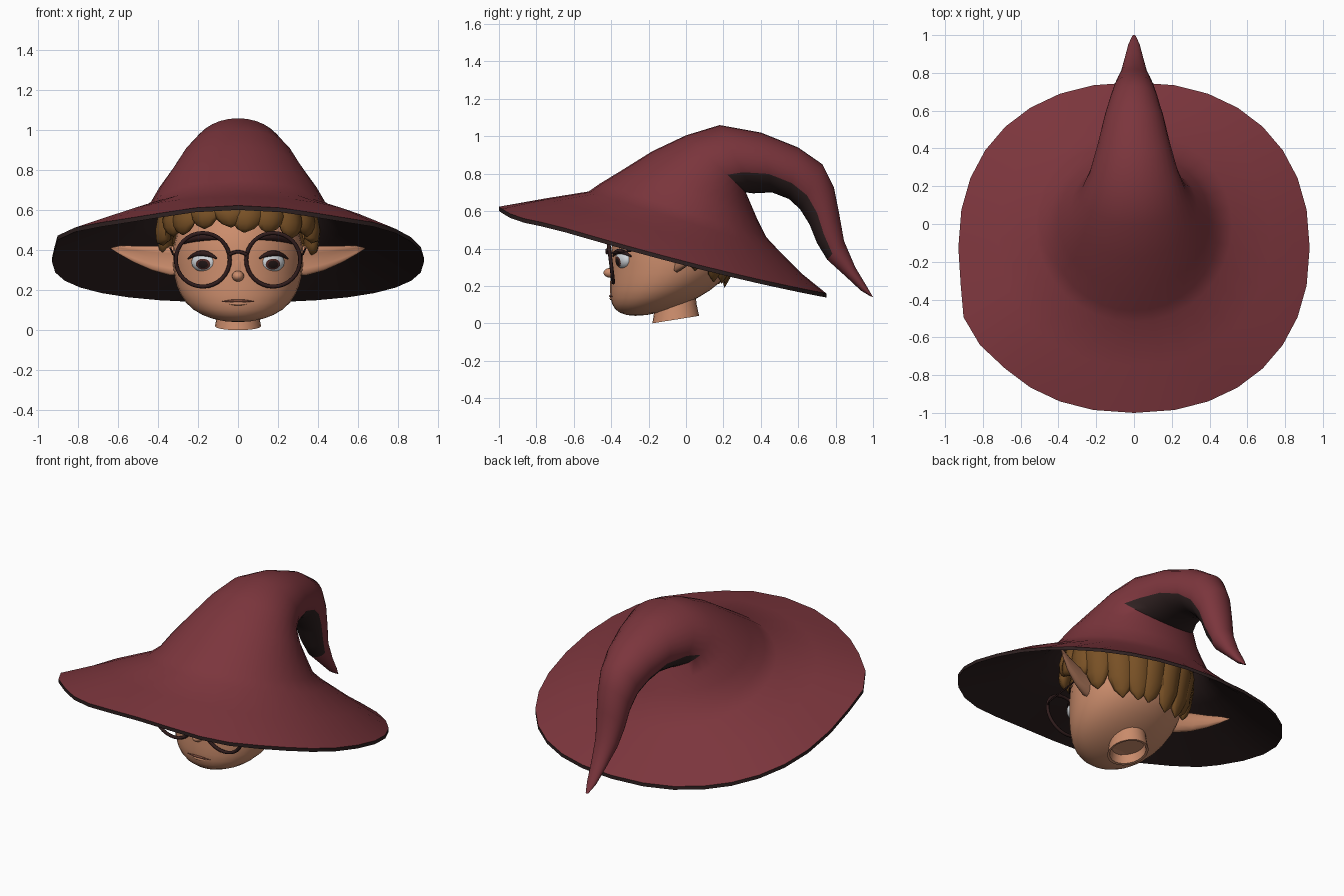
import bpy, bmesh, math, random
from math import sin, cos, pi, sqrt, radians
from mathutils import Vector, Matrix

random.seed(4)
if "Cube" in bpy.data.objects:
    bpy.data.objects.remove(bpy.data.objects["Cube"])


def material(name, *rgb):
    m = bpy.data.materials.new(name)
    m.use_nodes = True
    m.diffuse_color = (*rgb, 1)
    m.node_tree.nodes["Principled BSDF"].inputs["Base Color"].default_value = (*rgb, 1)
    return m


RED = material("hat red", .2, .036, .046)
LINING = material("dark lining", .028, .015, .015)
SKIN = material("skin", .6, .265, .15)
HAIR = material("hair brown", .19, .082, .019)
FRAME = material("frame brown", .03, .012, .012)
WHITE = material("eye white", .62, .65, .68)
IRIS = material("iris brown", .07, .02, .016)
PUPIL = material("pupil black", .015, .008, .008)
LIP = material("lip brown", .2, .07, .045)


def smooth(ob, angle=50):
    bpy.ops.object.select_all(action='DESELECT')
    ob.select_set(True)
    bpy.context.view_layer.objects.active = ob
    bpy.ops.object.shade_smooth_by_angle(angle=radians(angle))


def finish(name, bm, *mats, angle=50):
    bmesh.ops.recalc_face_normals(bm, faces=bm.faces)
    mesh = bpy.data.meshes.new(name)
    bm.to_mesh(mesh)
    bm.free()
    ob = bpy.data.objects.new(name, mesh)
    bpy.context.collection.objects.link(ob)
    for m in mats:
        mesh.materials.append(m)
    smooth(ob, angle)
    return ob


def loft(name, rings, *mats, rule=None, angle=50):
    """Skin a list of point rings; rule(ring, segment) picks the material."""
    bm = bmesh.new()
    loops = [[bm.verts.new(p) for p in ring] for ring in rings]
    n = len(loops[0])
    for i in range(len(loops) - 1):
        for j in range(n):
            k = (j + 1) % n
            f = bm.faces.new((loops[i][j], loops[i][k], loops[i + 1][k], loops[i + 1][j]))
            f.material_index = rule(i, j) if rule else 0
    for end in (loops[0], loops[-1]):
        f = bm.faces.new(end)
        f.material_index = rule(0, 0) if rule and end is loops[0] else 0
    return finish(name, bm, *mats, angle=angle)


def tube(name, pts, radius, mat, taper=False):
    cu = bpy.data.curves.new(name, 'CURVE')
    cu.dimensions = '3D'
    cu.bevel_depth = radius
    cu.bevel_resolution = 2
    cu.use_fill_caps = True
    sp = cu.splines.new('POLY')
    sp.points.add(len(pts) - 1)
    for i, (p, q) in enumerate(zip(sp.points, pts)):
        p.co = (*q, 1)
        p.radius = .25 + .75 * sin(pi * i / (len(pts) - 1)) if taper else 1
    cu.materials.append(mat)
    ob = bpy.data.objects.new(name, cu)
    bpy.context.collection.objects.link(ob)
    bpy.ops.object.select_all(action='DESELECT')
    ob.select_set(True)
    bpy.context.view_layer.objects.active = ob
    bpy.ops.object.convert(target='MESH')
    smooth(bpy.context.object)


def ball(name, mat, matrix, u=32, v=20):
    bm = bmesh.new()
    bmesh.ops.create_uvsphere(bm, u_segments=u, v_segments=v, radius=1, matrix=matrix)
    return finish(name, bm, mat)


def place(loc, scale):
    return Matrix.Translation(loc) @ Matrix.Diagonal((*scale, 1))


# Hat: each ring runs from a front point to a back point with a half width
SEG = 32
profile = [
    (-1, .625, .75, .16, .93), (-.75, .668, .62, .265, .72), (-.52, .705, .5, .385, .52),
    (-.46, .747, .43, .46, .45), (-.34, .82, .38, .56, .40), (-.18, .92, .35, .63, .335),
    (0, 1.005, .32, .70, .28), (.18, 1.06, .36, .695, .235), (.4, 1.02, .46, .70, .19),
    (.6, .94, .55, .665, .155), (.73, .85, .61, .61, .125), (.79, .73, .66, .53, .105),
    (.82, .58, .70, .43, .09), (.845, .44, .755, .34, .07), (.905, .3, .86, .245, .048),
    (.965, .2, .935, .175, .03), (1, .14, .985, .145, .01)]


def power(v, e):
    return math.copysign(abs(v) ** e, v)


def hat_ring(i, drop=0):
    fy, fz, by, bz, w = profile[i]
    brim = 1 if i == 0 else 0
    square = (.9, .95)[i] if i < 2 else 1
    mid, half = Vector((0, (fy + by) / 2, (fz + bz) / 2)), Vector((0, (fy - by) / 2, (fz - bz) / 2))
    ring = []
    for j in range(SEG):
        a = 2 * pi * j / SEG
        p = mid + half * power(cos(a), square) + Vector((w * power(sin(a), square), 0, 0))
        # the brim dips either side of the front
        dip = .022 * math.exp(-((min(a, 2 * pi - a) - .5) / .3) ** 2)
        p.z -= drop + brim * (.03 * sin(a) ** 2 + dip)
        # corner on the right of the brim
        bump = brim * math.exp(-((a - radians(297)) / .17) ** 2)
        ring.append(p + bump * Vector((-.045, 0, .01)))
    return ring


lining = [hat_ring(i, drop=.022 if i == 0 else .028) for i in range(5)]
outer = [hat_ring(i) for i in range(len(profile))]


def hat_colour(i, j):
    if i < 5:
        return 1
    ring, around = i - 5, abs(j + .5 - SEG / 2)
    return 1 if 6 <= ring < 13 and around < 6 else 0


loft("hat", lining[::-1] + outer, RED, LINING, rule=hat_colour)

# Head: a ball with the jaw pushed forward and widened
HY, HZ, HR = -.07, .37, .33


def jaw(z):
    t = max((HZ - z) / HR, 0)
    return .2 * t * t, 1 + .25 * t * t


def face(x, z, out=0):
    """Point on the front of the head."""
    shift, wide = jaw(z)
    y = HY - shift - sqrt(max(HR ** 2 - (z - HZ) ** 2 - (x / wide) ** 2, 0))
    return Vector((x, y - out, z))


head = ball("head", SKIN, place((0, HY, HZ), (.326, HR, HR)))
for v in head.data.vertices:
    shift, wide = jaw(v.co.z)
    v.co.x *= wide
    v.co.y -= shift

# Neck: hollow at the slanted bottom
def neck_ring(r, z, slant):
    return [Vector((r * .92 * cos(a), -.055 + r * sin(a), z + slant * r * sin(a)))
            for a in (2 * pi * j / 24 for j in range(24))]


loft("neck", [neck_ring(.1, .2, 0), neck_ring(.112, .09, .1), neck_ring(.125, .02, .16),
              neck_ring(.11, .022, .16), neck_ring(.1, .07, .1)], SKIN)

# Nose and mouth
ball("nose_bridge", SKIN, place((0, -.376, .315), (.034, .027, .09)), 16, 12)
ball("nose_tip", SKIN, place((0, -.4, .27), (.03, .041, .027)), 16, 12)
xs = [i / 5 - 1 for i in range(11)]
tube("mouth_line", [face(.08 * u, .147 - .004 * u * u) for u in xs], .007, LIP, True)
tube("lower_lip", [face(.05 * u, .133, -.004) for u in xs], .01, SKIN, True)

# Eyes, lashes, brows, ears and spectacles on both sides
for s, side in ((1, "left"), (-1, "right")):
    yaw = Matrix.Rotation(s * radians(24), 4, 'Z')
    centre = face(s * .175, .34) - yaw @ Vector((0, -.02, 0))
    gaze = Vector((-s * .1, -1, -.25)).to_track_quat('Z', 'Y').to_matrix().to_4x4()
    bm = bmesh.new()
    bmesh.ops.create_uvsphere(bm, u_segments=24, v_segments=16, radius=1)
    for f in bm.faces:
        tilt = f.calc_center_median().normalized().z
        f.material_index = 2 if tilt > cos(radians(24)) else 1 if tilt > cos(radians(35)) else 0
    bm.transform(Matrix.Translation(centre) @ yaw @ Matrix.Diagonal((.07, .04, .05, 1)) @ gaze)
    finish(side + "_eye", bm, WHITE, IRIS, PUPIL)

    tube(side + "_lash", [face(s * (.178 + .072 * u), .384 - .026 * u * u, .008) for u in xs],
         .015, FRAME, True)
    tube(side + "_brow", [face(s * (.18 + .095 * u), .466 - .022 * u * u - .01 * u, .002)
                          for u in xs], .02, FRAME, True)

    # sections: x, y, z, half height, half thickness
    ear = []
    for x, y, z, h, d in ((.27, -.06, .345, .072, .04), (.34, -.045, .347, .074, .038),
                          (.43, -.01, .36, .062, .032), (.52, .03, .38, .042, .024),
                          (.59, .07, .4, .023, .013), (.635, .1, .41, .003, .003)):
        ring = []
        for j in range(12):
            a = 2 * pi * j / 12
            dish = .9 * d * max(-sin(a), 0) ** 3
            ring.append(Vector((s * x, y + d * sin(a) + dish, z + h * cos(a))))
        ear.append(ring)
    loft(side + "_ear", ear, SKIN, angle=70)

    bpy.ops.mesh.primitive_torus_add(
        major_segments=32, minor_segments=8, major_radius=.135, minor_radius=.01,
        location=(s * .176, -.405, .352), rotation=(radians(97), 0, 0))
    rim = bpy.context.object
    rim.name = side + "_spectacle_rim"
    rim.data.materials.append(FRAME)
    smooth(rim)
    tube(side + "_spectacle_arm", [(s * .308, -.407, .375), (s * .325, -.375, .38),
                                   (s * .338, -.06, .41)], .005, FRAME)
tube("spectacle_bridge", [(.045 * u, -.422, .392 - .016 * u * u) for u in xs], .009, FRAME)

# Hair: a trimmed cap and a ring of hanging locks
bm = bmesh.new()
bmesh.ops.create_uvsphere(bm, u_segments=32, v_segments=20, radius=1,
                          matrix=place((0, HY, HZ + .01), (.337, .337, .34)))
low = [f for f in bm.faces
       if f.calc_center_median().z < .46 - .42 * (f.calc_center_median().y - HY)]
bmesh.ops.delete(bm, geom=low, context='FACES')
finish("hair_cap", bm, HAIR)

LOCKS = 20
for i in range(LOCKS):
    a = 2 * pi * (i + .5) / LOCKS
    c = cos(a)
    tip = (.41 + .09 * c if c > 0 else .41 - .21 * min(-1.2 * c, 1)) + random.uniform(-.02, .02)
    tip_r = .305 + .06 * min(max((tip - .2) / .2, 0), 1)
    sway = random.uniform(-.09, .09)
    path = [(.26, .69, .06), (.345, .62, .075), (.365, .5, .08),
            (.5 * (.36 + tip_r), .5 + .6 * (tip - .5), .074),
            (tip_r + .008, .5 + .85 * (tip - .5), .046), (tip_r, tip, .004)]
    if tip > .44:  # short fringe locks keep an even fall
        path[2:5] = [(.362, tip + .08, .076), (.366, tip + .045, .065), (.367, tip + .018, .042)]
    rings = []
    for k, (r, z, w) in enumerate(path):
        b = a + sway * k / 5
        out, along = Vector((sin(b), -cos(b), 0)), Vector((cos(b), sin(b), 0))
        ring = []
        for j in range(8):
            q = 2 * pi * j / 8
            p = out * (r + .5 * w * sin(q)) + along * w * cos(q)
            ring.append(Vector((p.x * 1.03, HY + p.y * .92, z)))
        rings.append(ring)
    loft("hair_lock", rings, HAIR, angle=70)
